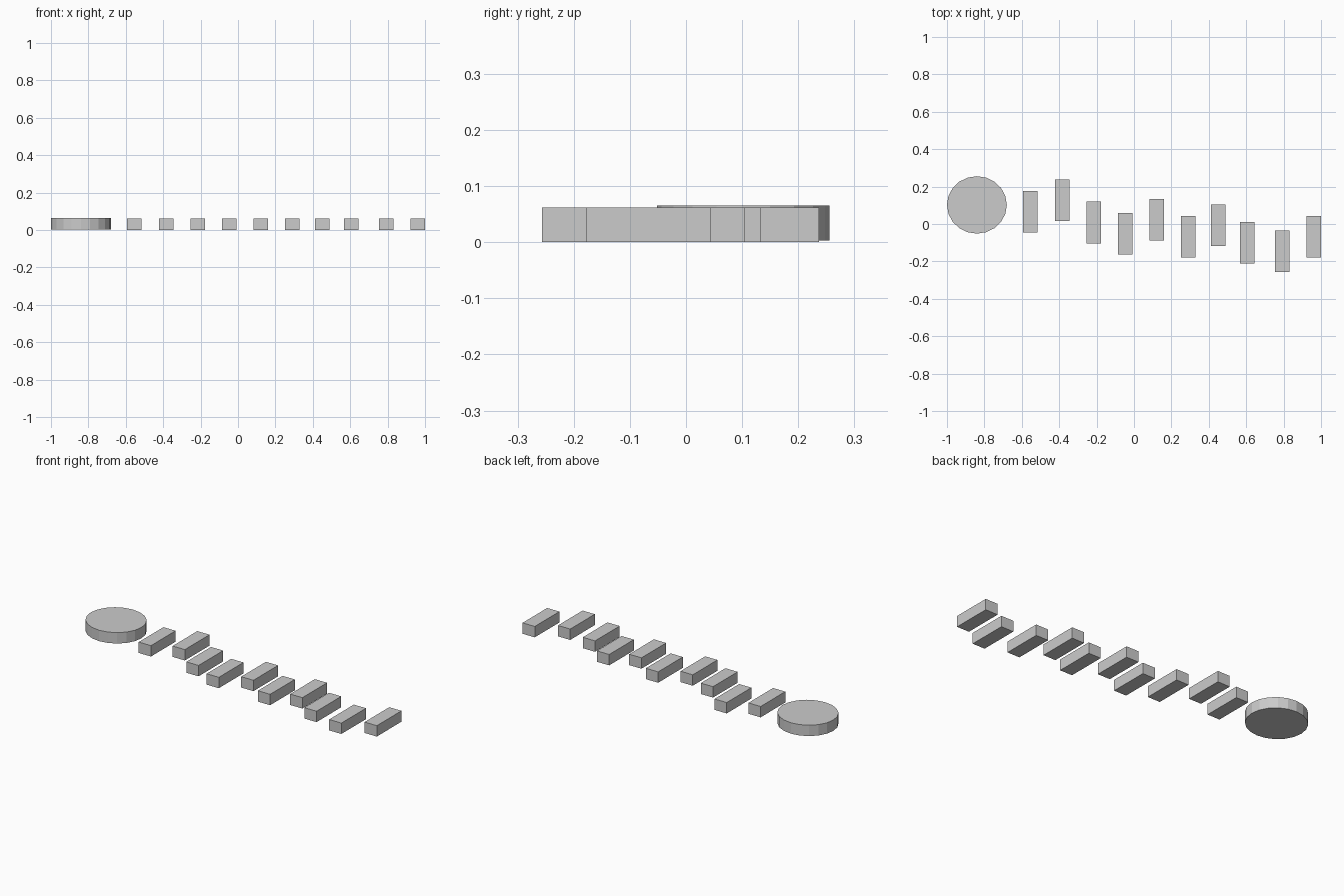
import bpy

if "Cube" in bpy.data.objects:
    bpy.data.objects.remove(bpy.data.objects["Cube"])


def bar(name, x, y):
    """Rectangular bar resting on the ground."""
    bpy.ops.mesh.primitive_cube_add(size=1, location=(x, y, 0.031))
    ob = bpy.context.object
    ob.name = name
    ob.scale = (0.077, 0.222, 0.062)


# Round end disc, slightly narrower front to back
bpy.ops.mesh.primitive_cylinder_add(vertices=20, radius=1, depth=1,
                                    location=(-0.84, 0.102, 0.0345))
disc = bpy.context.object
disc.name = "round_disc"
# vertices sit on the x axis ends
disc.scale = (0.16, 0.1535, 0.062)

# Staggered row of stepping bars: centre x, centre y
steps = [(-0.555, 0.065), (-0.384, 0.126), (-0.215, 0.008), (-0.046, -0.051),
         (0.121, 0.022), (0.29, -0.069), (0.45, -0.007), (0.605, -0.101),
         (0.793, -0.146), (0.961, -0.067)]
for i, (x, y) in enumerate(steps, 1):
    bar(f"step_bar_{i}", x, y)
